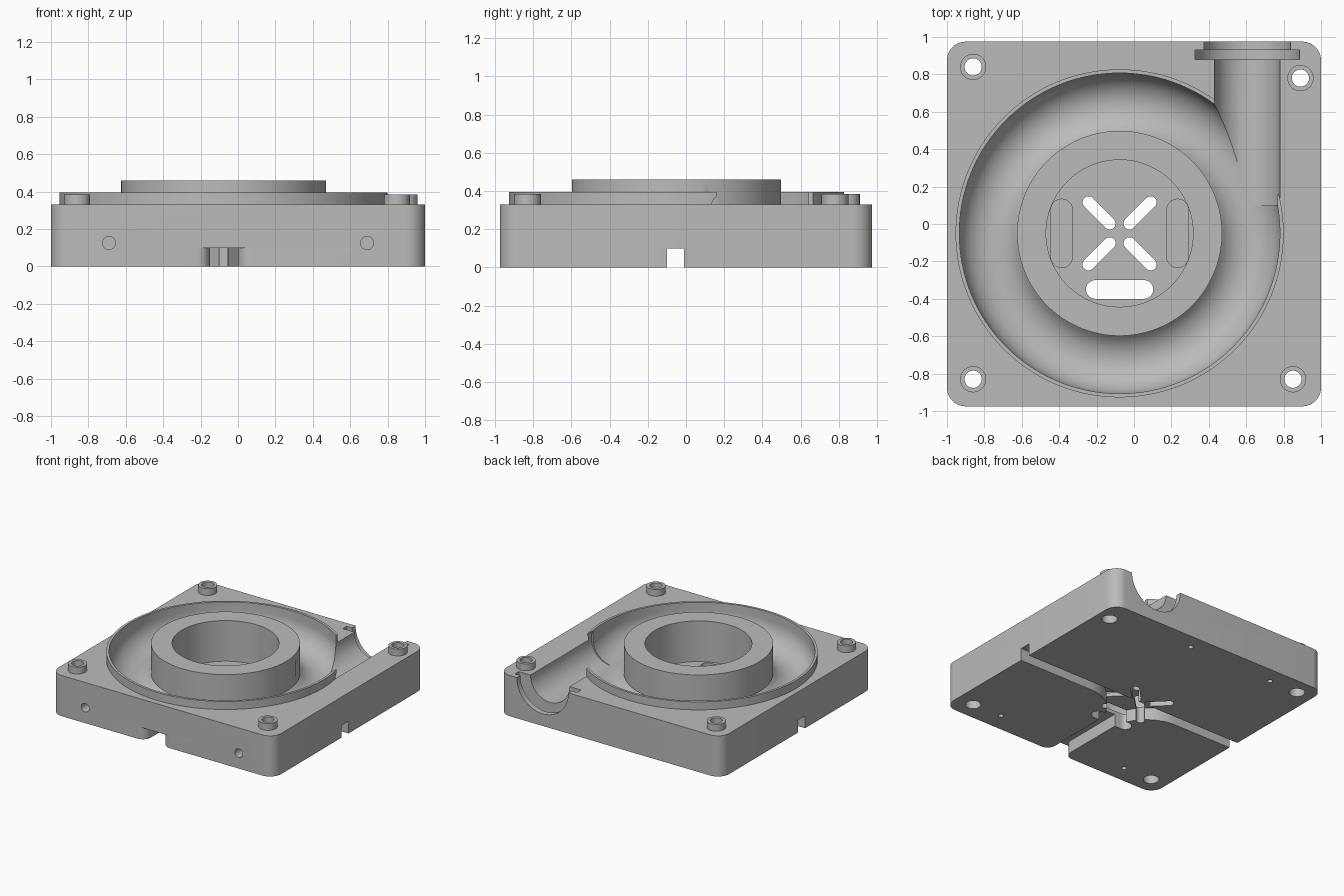
import bpy, bmesh, math
from math import cos, sin, pi, radians
from mathutils import Matrix

cube = bpy.data.objects.get("Cube")
if cube:
    bpy.data.objects.remove(cube, do_unlink=True)

CX, CY = -0.077, -0.05      # centre of the spiral housing
DECK = 0.33                 # top of the square block
OUT_X, TUBE = 0.605, 0.175  # outlet axis and channel radius

mat = bpy.data.materials.new("light grey plastic")
mat.use_nodes = True
grey = (0.5, 0.5, 0.5, 1)
mat.diffuse_color = grey
mat.node_tree.nodes["Principled BSDF"].inputs["Base Color"].default_value = grey


def make(name, bm):
    bmesh.ops.recalc_face_normals(bm, faces=bm.faces)
    me = bpy.data.meshes.new(name)
    bm.to_mesh(me)
    bm.free()
    ob = bpy.data.objects.new(name, me)
    bpy.context.collection.objects.link(ob)
    me.materials.append(mat)
    return ob


def prism(name, pts, z0, z1):
    bm = bmesh.new()
    face = bm.faces.new([bm.verts.new((x, y, z0)) for x, y in pts])
    new = bmesh.ops.extrude_face_region(bm, geom=[face])["geom"]
    verts = [v for v in new if isinstance(v, bmesh.types.BMVert)]
    bmesh.ops.translate(bm, verts=verts, vec=(0, 0, z1 - z0))
    return make(name, bm)


def arc(x, y, r, a0, a1, n=16):
    return [(x + r * cos(radians(a0 + (a1 - a0) * i / n)),
             y + r * sin(radians(a0 + (a1 - a0) * i / n))) for i in range(n + 1)]


def disc(name, x, y, r, z0, z1, n=48):
    return prism(name, arc(x, y, r, 0, 360, n)[:-1], z0, z1)


def rect(x0, x1, y0, y1):
    return [(x0, y0), (x1, y0), (x1, y1), (x0, y1)]


def slot(name, x, y, half, r, angle, z0, z1):
    pts = arc(half, 0, r, -90, 90) + arc(-half, 0, r, 90, 270)
    c, s = cos(angle), sin(angle)
    return prism(name, [(x + c * u - s * v, y + s * u + c * v) for u, v in pts], z0, z1)


def rod_y(name, x, z, r, y0, y1, n=64):
    ob = disc(name, 0, 0, r, y0, y1, n)
    ob.data.transform(Matrix.Translation((x, 0, z)) @ Matrix.Rotation(-pi / 2, 4, "X"))
    return ob


def ring(name, profile, n=128):
    bm = bmesh.new()
    rows = [[bm.verts.new((CX + r * cos(2 * pi * i / n), CY + r * sin(2 * pi * i / n), z))
             for r, z in profile] for i in range(n)]
    m = len(profile)
    for i in range(n):
        a, b = rows[i], rows[(i + 1) % n]
        for j in range(m):
            k = (j + 1) % m
            bm.faces.new((a[j], b[j], b[k], a[k]))
    return make(name, bm)


def combine(body, tool, op):
    mod = body.modifiers.new("shape", "BOOLEAN")
    mod.operation, mod.object, mod.solver = op, tool, "EXACT"
    with bpy.context.temp_override(object=body, active_object=body):
        bpy.ops.object.modifier_apply(modifier=mod.name)
    bpy.data.objects.remove(tool, do_unlink=True)


# Square block with rounded corners
outline = []
for sx, sy, a in ((1, 1, 0), (-1, 1, 90), (-1, -1, 180), (1, -1, 270)):
    outline += arc(sx * 0.9, sy * 0.875, 0.1, a, a + 90, 10)
body = prism("blower_housing", outline, 0, DECK)

# Raised rim, hub and corner bosses
bosses = [(-0.86, 0.84), (0.89, 0.78), (0.85, -0.83), (-0.86, -0.83)]
combine(body, disc("rim", CX, CY, 0.877, 0.2, 0.395, 128), "UNION")
combine(body, disc("hub", CX, CY, 0.548, 0.2, 0.46, 128), "UNION")
for x, y in bosses:
    combine(body, disc("boss", x, y, 0.07, 0.25, 0.385), "UNION")

cut = []
# Round-bottomed ring channel, vertical against the hub
t0 = math.acos((0.548 - 0.682) / TUBE)
profile = [(0.548, 0.6)]
for i in range(21):
    t = t0 * (1 - i / 20)
    profile.append((0.682 + TUBE * cos(t), DECK - TUBE * sin(t)))
profile.append((0.857, 0.6))
cut.append(ring("channel", profile))

# Outlet trough, flange groove and end counterbore
cut.append(prism("rim_gap", rect(OUT_X - TUBE, OUT_X + TUBE, 0.16, 1.1), DECK, 0.7))
cut.append(rod_y("outlet", OUT_X, DECK, TUBE, 0.1, 1.1))
cut.append(rod_y("flange_groove", OUT_X, DECK, 0.28, 0.88, 0.93))
cut.append(rod_y("counterbore", OUT_X, DECK, 0.232, 0.92, 1.1))

# Motor bore and the openings in its floor
cut.append(disc("bore", CX, CY, 0.393, 0.13, 0.7, 96))
for k in range(4):
    a = pi / 4 + k * pi / 2
    cut.append(slot("vent", CX + 0.155 * cos(a), CY + 0.155 * sin(a), 0.08, 0.032, a, -0.1, 0.3))
cut.append(slot("wire_slot", CX, -0.35, 0.13, 0.05, 0, -0.1, 0.3))
for s in (-1, 1):
    cut.append(slot("pocket", CX + s * 0.31, CY, 0.125, 0.058, pi / 2, 0.11, 0.3))

# Cable grooves underneath, with rounded junction and mouth
junction = ([(-1.1, -0.01), (-1.1, -0.1)] + arc(-0.48, -0.43, 0.33, 90, 0)
            + arc(-0.22, -0.905, 0.07, 0, -90, 8) + [(-0.22, -1.1), (0.07, -1.1)]
            + arc(0.07, -0.905, 0.07, 270, 180, 8) + arc(0.33, -0.43, 0.33, 180, 90)
            + [(1.1, -0.1), (1.1, -0.01)])
cut.append(prism("cable_grooves", junction, -0.1, 0.1))

# Screw holes
for x, y in bosses:
    cut.append(disc("screw_hole", x, y, 0.046, -0.1, 0.6))
    cut.append(disc("screw_recess", x, y, 0.058, -0.1, 0.08))
for x, y in ((0.17, 0.85), (-0.6, 0.84), (0.59, -0.82), (-0.6, -0.83)):
    cut.append(disc("pilot_hole", x, y, 0.02, -0.1, 0.1, 24))
for s in (-1, 1):
    cut.append(rod_y("front_hole", s * 0.69, 0.125, 0.035, -1.1, -0.85, 32))

for tool in cut:
    combine(body, tool, "DIFFERENCE")

body.data.materials.clear()
body.data.materials.append(mat)
for p in body.data.polygons:
    p.material_index = 0
bpy.ops.object.select_all(action="DESELECT")
body.select_set(True)
bpy.context.view_layer.objects.active = body
bpy.ops.object.shade_smooth_by_angle(angle=radians(30))
